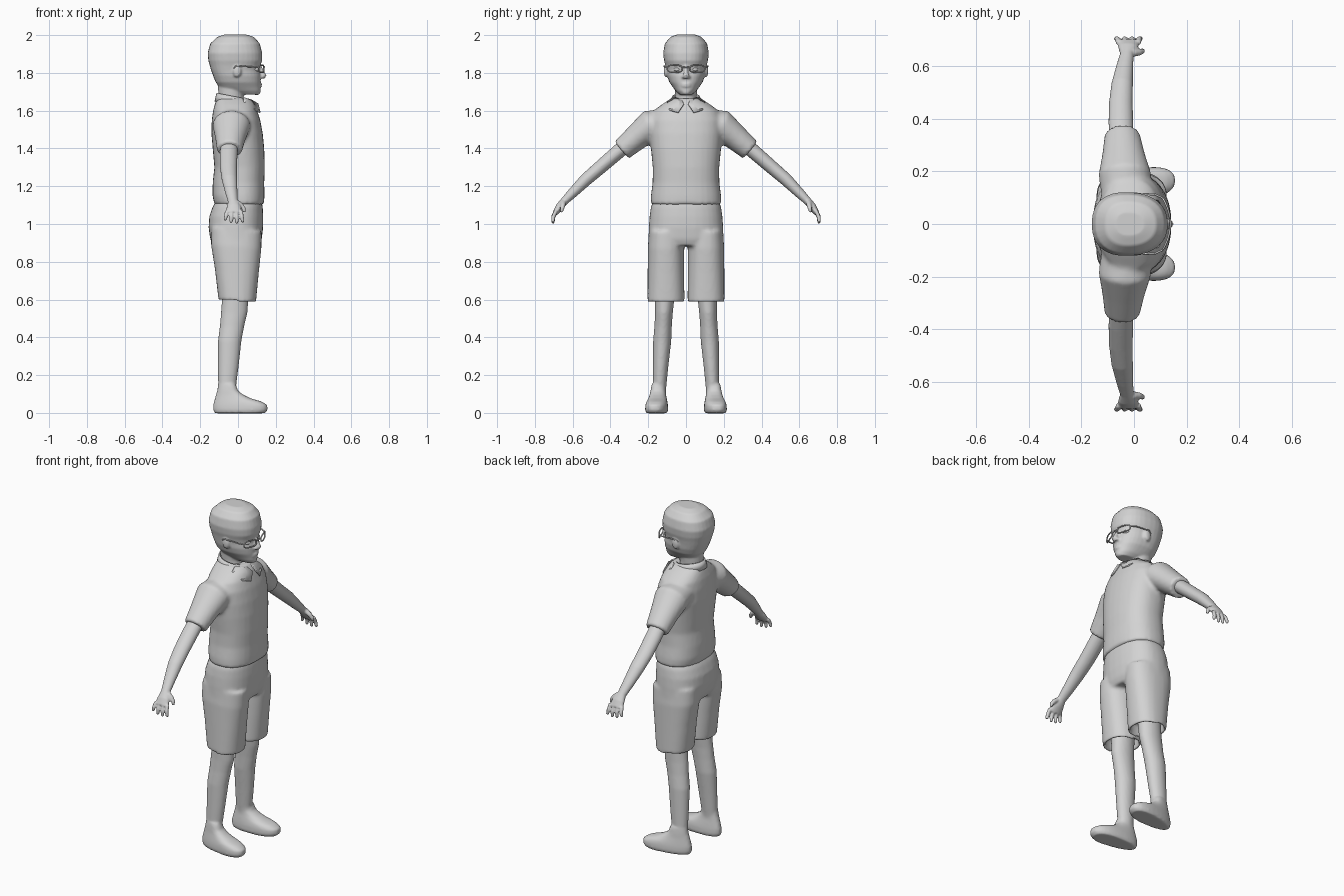
import bpy, bmesh, math
from mathutils import Vector, Matrix

cube = bpy.data.objects.get("Cube")
if cube:
    bpy.data.objects.remove(cube, do_unlink=True)

grey = bpy.data.materials.new("plain grey")
grey.use_nodes = True
colour = (0.65, 0.65, 0.65, 1)
grey.diffuse_color = colour
for node in grey.node_tree.nodes:
    if node.type == 'BSDF_PRINCIPLED':
        node.inputs["Base Color"].default_value = colour


def power(v, p):
    return math.copysign(abs(v) ** p, v)


def skin(bm, rings, closed=False):
    """Bridge rings of points; cap both ends, or join last to first."""
    loops = [[bm.verts.new(p) for p in ring] for ring in rings]
    pairs = list(zip(loops, loops[1:] + loops[:1]))
    for a, b in pairs if closed else pairs[:-1]:
        for i in range(len(a)):
            j = (i + 1) % len(a)
            bm.faces.new((a[i], a[j], b[j], b[i]))
    if not closed:
        bm.faces.new(loops[0])
        bm.faces.new(loops[-1])


def stack(bm, rings, cy=0.0, round_power=0.85, egg=0.0, skew=0.0, tilt=0.0,
          closed=False, seg=32):
    """Level rings (z, back x, front x, half width, optional centre y)."""
    out = []
    for z, x0, x1, ry, *mid in rings:
        yc = mid[0] if mid else cy
        side = 1 if yc >= 0 else -1
        pts = []
        for i in range(seg):
            t = math.tau * i / seg
            c, s = power(math.cos(t), round_power), power(math.sin(t), round_power)
            x = (x0 + x1) / 2 + c * (x1 - x0) / 2
            y = yc + s * ry * (1 + egg * c) + side * skew * (x + 0.05)
            pts.append((x, y, z + tilt * x))
        out.append(pts)
    skin(bm, out, closed)


def tube(bm, path, side=1, seg=20):
    """Limb along a path of (x, y, z, half depth in x, half thickness)."""
    pts = [Vector((p[0], side * p[1], p[2])) for p in path]
    rings = []
    for i, c in enumerate(pts):
        d = pts[min(i + 1, len(pts) - 1)] - pts[max(i - 1, 0)]
        n = d.cross(Vector((1, 0, 0))).normalized()
        u = n.cross(d).normalized()
        rings.append([c + u * path[i][3] * math.cos(math.tau * k / seg)
                      + n * path[i][4] * math.sin(math.tau * k / seg) for k in range(seg)])
    skin(bm, rings)


def blob(bm, centre, size):
    m = Matrix.Translation(centre) @ Matrix.Diagonal((*size, 1))
    bmesh.ops.create_uvsphere(bm, u_segments=20, v_segments=12, radius=1, matrix=m)


def finish(name, bm, voxel=0.0, smooth=4, mirror=False):
    """Turn into an object, fusing overlapping pieces into one soft skin."""
    bmesh.ops.recalc_face_normals(bm, faces=bm.faces)
    for f in bm.faces:
        f.smooth = True
    me = bpy.data.meshes.new(name)
    bm.to_mesh(me)
    bm.free()
    me.materials.append(grey)
    ob = bpy.data.objects.new(name, me)
    bpy.context.collection.objects.link(ob)
    if voxel:
        r = ob.modifiers.new("fuse", 'REMESH')
        r.mode, r.voxel_size, r.use_smooth_shade = 'VOXEL', voxel, True
        s = ob.modifiers.new("soften", 'SMOOTH')
        s.factor, s.iterations = 0.5, smooth
    if mirror:
        m = ob.modifiers.new("other side", 'MIRROR')
        m.use_axis = (False, True, False)
        m.use_mirror_merge = False
    return ob


def wire(name, paths, radius):
    cu = bpy.data.curves.new(name, 'CURVE')
    cu.dimensions, cu.bevel_depth, cu.bevel_resolution = '3D', radius, 2
    cu.use_fill_caps = True
    for pts, cyclic in paths:
        sp = cu.splines.new('POLY')
        sp.points.add(len(pts) - 1)
        for p, co in zip(sp.points, pts):
            p.co = (*co, 1)
        sp.use_cyclic_u = cyclic
    cu.materials.append(grey)
    ob = bpy.data.objects.new(name, cu)
    bpy.context.collection.objects.link(ob)


# Head: skull, jaw, neck, ears and nose
bm = bmesh.new()
stack(bm, [(2.004, -.07, .04, .045), (1.99, -.11, .085, .083), (1.955, -.147, .116, .112),
           (1.905, -.161, .128, .121), (1.865, -.157, .128, .116), (1.84, -.15, .118, .109),
           (1.815, -.143, .113, .104), (1.785, -.132, .12, .1), (1.75, -.118, .12, .088),
           (1.725, -.1, .119, .07), (1.705, -.06, .119, .055), (1.685, 0, .11, .034)],
      egg=-.06)
stack(bm, [(1.58, -.1, .03, .06), (1.68, -.103, .03, .057), (1.77, -.11, .05, .065)],
      round_power=1)
tube(bm, [(.112, 0, 1.835, .012, .01), (.125, 0, 1.81, .012, .011),
          (.136, 0, 1.785, .015, .016), (.128, 0, 1.773, .012, .014)])
for z in (1.741, 1.73):
    blob(bm, (.114, 0, z), (.013, .026, .007))
blob(bm, (.1, 0, 1.7), (.02, .024, .018))
for s in (1, -1):
    blob(bm, (-.005, s * .106, 1.81), (.022, .012, .034))
    blob(bm, (.124, s * .014, 1.778), (.012, .009, .008))
finish("head", bm, .006, 3)

# Eyes
bm = bmesh.new()
blob(bm, (.091, .045, 1.818), (.02, .02, .012))
finish("eyes", bm, mirror=True)

# Glasses: rims, bridge and temple arms
paths = []
for s in (1, -1):
    rim = []
    for i in range(24):
        t = math.tau * i / 24
        y = .06 + .039 * power(math.cos(t), .7)
        rim.append((.138 - 3 * y * y, s * y, 1.822 + .019 * power(math.sin(t), .7)))
    paths.append((rim, True))
    paths.append(([(.109, s * .099, 1.828), (.08, s * .112, 1.832),
                   (-.01, s * .116, 1.837), (-.025, s * .112, 1.825)], False))
paths.append(([(.136, -.022, 1.828), (.139, 0, 1.831), (.136, .022, 1.828)], False))
wire("glasses", paths, .0038)

# Shirt body with open sleeves
bm = bmesh.new()
stack(bm, [(1.102, -.125, .138, .187), (1.15, -.135, .14, .186), (1.22, -.134, .139, .177),
           (1.3, -.125, .142, .176), (1.4, -.134, .139, .186), (1.48, -.141, .131, .193),
           (1.55, -.139, .118, .192), (1.6, -.132, .102, .172), (1.635, -.123, .09, .125),
           (1.665, -.112, .065, .078)])
for s in (1, -1):
    tube(bm, [(-.03, .08, 1.54, .09, .07), (-.035, .19, 1.52, .1, .085),
              (-.04, .26, 1.46, .082, .069), (-.045, .34, 1.392, .067, .059),
              (-.045, .341, 1.391, .054, .046), (-.045, .31, 1.417, .054, .046)], s)
finish("shirt", bm, .01, 5)

# Collar band, leaning forward
bm = bmesh.new()
stack(bm, [(1.625, -.124, .084, .09), (1.672, -.114, .06, .072),
           (1.672, -.106, .05, .064), (1.625, -.112, .07, .08)],
      round_power=1, tilt=-.19, closed=True)
finish("collar_band", bm)

# Collar flaps
bm = bmesh.new()
flap = [(.03, .072, 1.668), (.072, .02, 1.655), (.105, .012, 1.635),
        (.117, .042, 1.59), (.09, .088, 1.602), (.03, .1, 1.645)]
bm.faces.new([bm.verts.new(p) for p in flap])
ob = finish("collar_flaps", bm, mirror=True)
sol = ob.modifiers.new("cloth", 'SOLIDIFY')
sol.thickness, sol.offset = .008, 0

# Shorts: seat plus two open legs
bm = bmesh.new()
stack(bm, [(1.125, -.115, .125, .172), (1.09, -.135, .131, .186), (1.04, -.152, .134, .193),
           (.98, -.156, .133, .197), (.92, -.147, .126, .199), (.885, -.13, .112, .19)])
for s in (1, -1):
    stack(bm, [(.97, -.14, .125, .088), (.88, -.143, .124, .096), (.75, -.122, .11, .097),
               (.59, -.103, .095, .098), (.59, -.091, .083, .086), (.66, -.091, .083, .086)],
          cy=s * .106, tilt=-.08)
finish("shorts", bm, .01, 4)

# Arms with hands
bm = bmesh.new()
tube(bm, [(-.045, .28, 1.45, .045, .04), (-.05, .385, 1.36, .047, .038),
          (-.05, .46, 1.295, .045, .036), (-.045, .53, 1.235, .041, .034),
          (-.035, .6, 1.165, .032, .027), (-.027, .645, 1.12, .026, .021),
          (-.022, .67, 1.09, .038, .021), (-.022, .692, 1.058, .042, .015)])
for k, length in enumerate((.036, .048, .052, .046)):
    x, tip = -.058 + .0245 * k, -.068 + .031 * k
    tube(bm, [(x, .688, 1.07, .011, .011), ((x + tip) / 2, .703, 1.06 - length / 2, .0105, .0105),
              (tip, .704, 1.06 - length, .009, .009), (tip, .702, 1.054 - length, .005, .005)], 1, 12)
tube(bm, [(-.005, .65, 1.115, .014, .016), (.018, .652, 1.098, .013, .013),
          (.031, .656, 1.08, .011, .011), (.034, .66, 1.062, .007, .007)], 1, 12)
finish("arms", bm, .005, 2, mirror=True)

# Legs with feet
bm = bmesh.new()
stack(bm, [(.08, -.112, .01, .038, .147), (.14, -.105, -.01, .036, .14),
           (.25, -.106, .004, .041, .134), (.38, -.106, .018, .048, .126),
           (.46, -.096, .033, .046, .121), (.53, -.09, .05, .047, .117),
           (.6, -.085, .055, .051, .113), (.75, -.085, .06, .055, .11)], round_power=1)
stack(bm, [(-.002, -.122, .142, .052), (.015, -.131, .157, .058), (.042, -.131, .155, .057),
           (.06, -.127, .125, .053), (.077, -.122, .068, .047), (.095, -.117, .03, .042),
           (.115, -.111, .002, .039), (.15, -.105, -.012, .034)],
      cy=.147, egg=.16, skew=.09)
finish("legs", bm, .008, 3, mirror=True)
